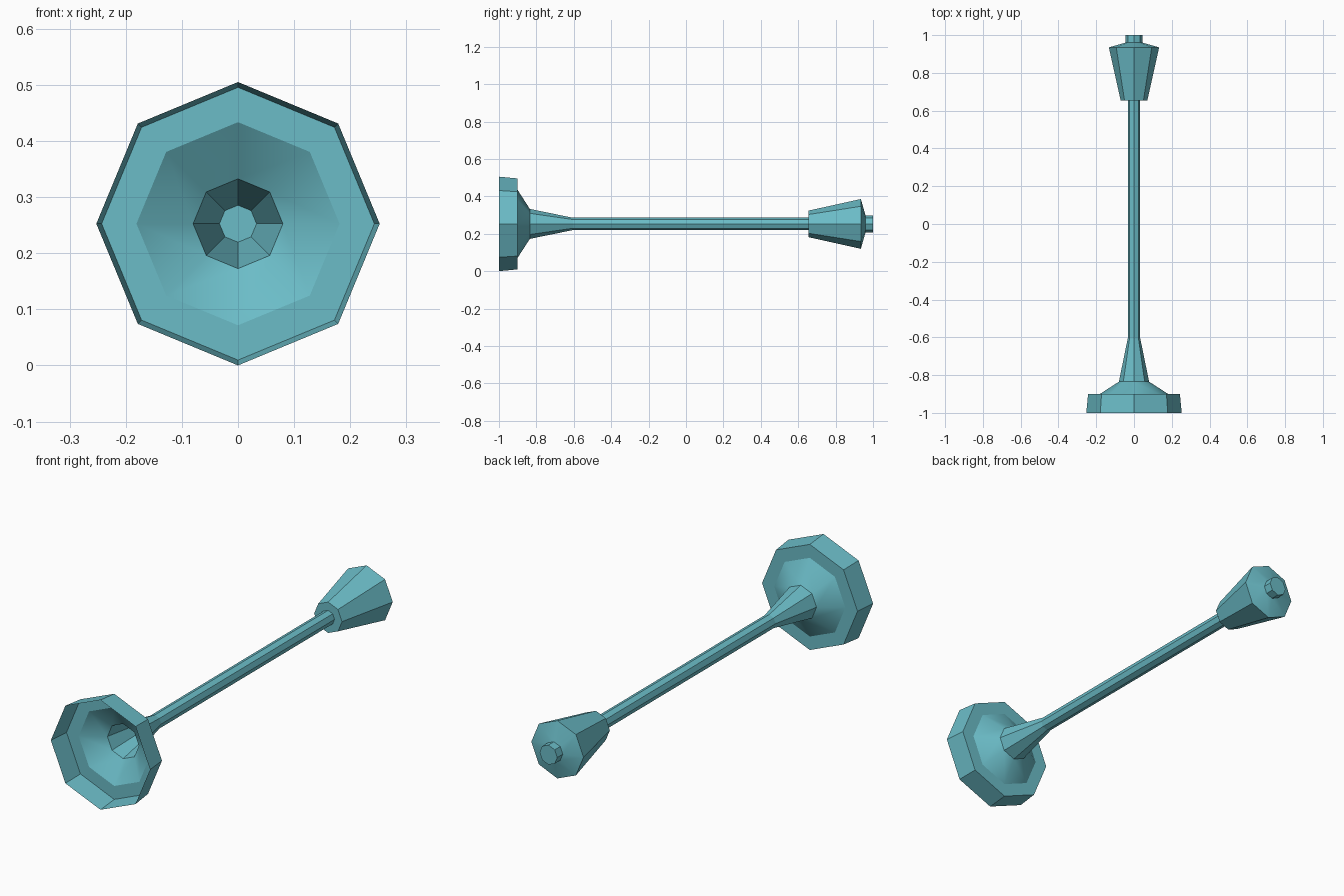
import bpy, bmesh, math

cube = bpy.data.objects.get("Cube")
if cube:
    bpy.data.objects.remove(cube, do_unlink=True)

SIDES = 8
AXIS_Z = 0.2525

teal = bpy.data.materials.new("teal")
teal.use_nodes = True
colour = (0.147, 0.503, 0.571, 1)
teal.diffuse_color = colour
teal.node_tree.nodes["Principled BSDF"].inputs["Base Color"].default_value = colour


def turned_part(name, profile, cap_front=False, cap_back=False):
    """Turn a (y, radius) profile, listed front to back, about the long axis."""
    bm = bmesh.new()
    rings = []
    for y, r in profile:
        angles = [2 * math.pi * k / SIDES for k in range(SIDES)]
        rings.append([bm.verts.new((r * math.cos(a), y, r * math.sin(a))) for a in angles])
    for front, back in zip(rings, rings[1:]):
        for k in range(SIDES):
            n = (k + 1) % SIDES
            bm.faces.new((front[k], back[k], back[n], front[n]))
    if cap_front:
        bm.faces.new(rings[0])
    if cap_back:
        bm.faces.new(rings[-1][::-1])
    mesh = bpy.data.meshes.new(name)
    bm.to_mesh(mesh)
    bm.free()
    mesh.materials.append(teal)
    obj = bpy.data.objects.new(name, mesh)
    obj.location.z = AXIS_Z
    bpy.context.collection.objects.link(obj)
    bpy.ops.object.select_all(action="DESELECT")
    obj.select_set(True)
    bpy.context.view_layer.objects.active = obj
    bpy.ops.object.shade_smooth_by_angle(angle=math.radians(30))
    return obj


# Open thin-walled cup: rim, flat shoulder, funnel and tapered throat
turned_part("cup", [(-1, 0.2525), (-0.9, 0.243), (-0.9, 0.181),
                    (-0.835, 0.08), (-0.605, 0.033)])

# Long slim shaft
turned_part("shaft", [(-0.605, 0.033), (0.66, 0.033)], cap_front=True)

# Flared head with shallow cone back and end knob
turned_part("head", [(0.655, 0.033), (0.655, 0.071), (0.935, 0.133),
                     (0.96, 0.045), (1, 0.045)], cap_back=True)
